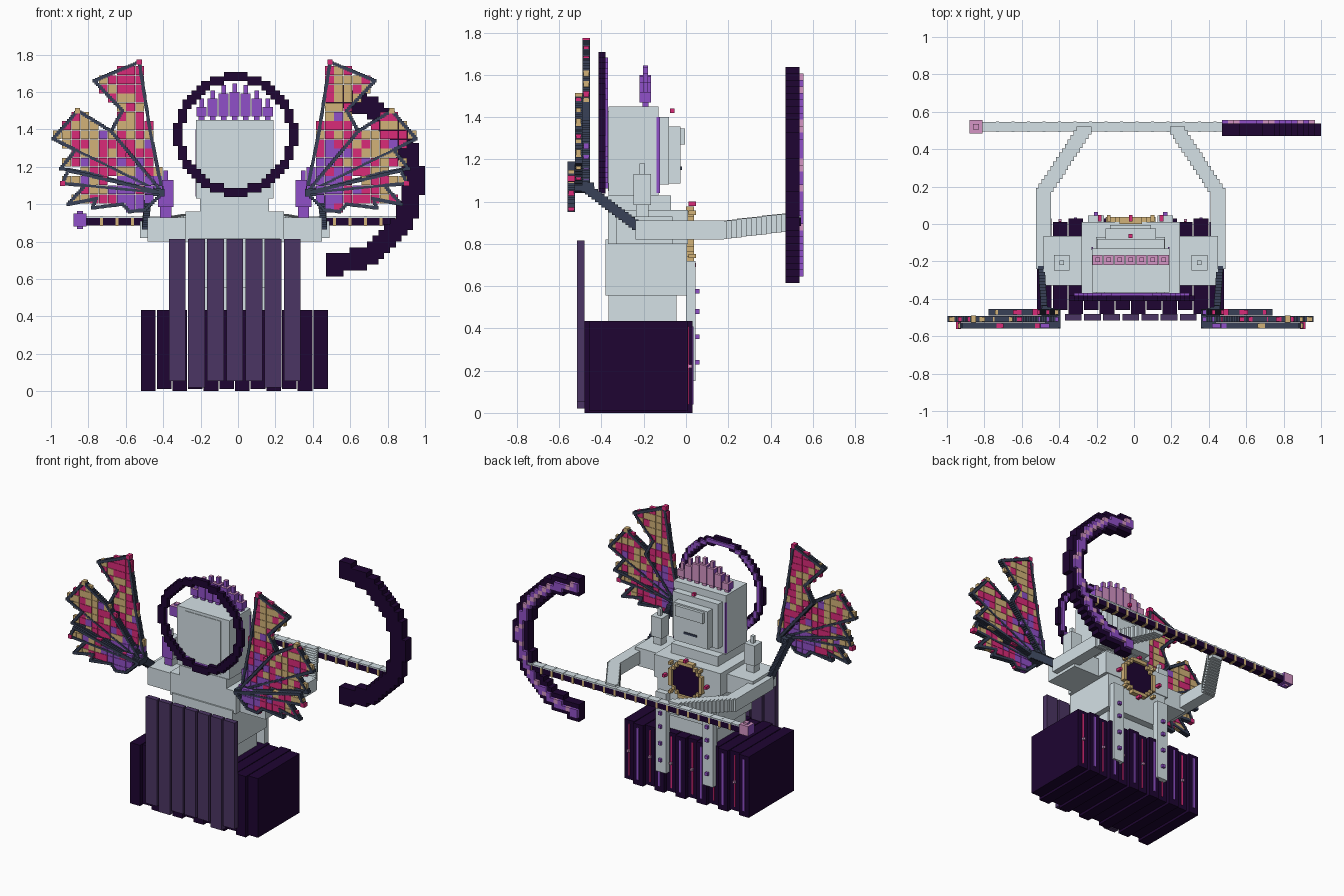
import bpy, bmesh, math, random
from mathutils import Vector

random.seed(4)
old = bpy.data.objects.get("Cube")
if old:
    bpy.data.objects.remove(old, do_unlink=True)

COLOURS = {
    "pale_grey": (0.66, 0.75, 0.79), "dark_violet": (0.013, 0.0015, 0.032),
    "dusty_violet": (0.07, 0.035, 0.125), "purple": (0.28, 0.08, 0.58),
    "magenta": (0.70, 0.024, 0.19), "tan": (0.65, 0.45, 0.19),
    "slate": (0.04, 0.053, 0.095), "pink": (0.66, 0.30, 0.56),
}
MATS = {}
for key, rgb in COLOURS.items():
    m = bpy.data.materials.new(key)
    m.use_nodes = True
    m.diffuse_color = (*rgb, 1)
    m.node_tree.nodes["Principled BSDF"].inputs["Base Color"].default_value = (*rgb, 1)
    MATS[key] = m
ORDER = list(COLOURS)
CX = -0.018  # middle of the body


class Part:
    """Collects blocks into one object."""
    def __init__(self, name):
        self.name, self.bm = name, bmesh.new()

    def box(self, c, size, mat, tint=None):
        """Block by centre and size; tint(normal) may recolour faces."""
        verts = bmesh.ops.create_cube(self.bm, size=1)["verts"]
        for v in verts:
            v.co = Vector([v.co[i] * size[i] + c[i] for i in range(3)])
        for f in {f for v in verts for f in v.link_faces}:
            f.normal_update()
            name = (tint(f.normal) if tint else None) or mat
            f.material_index = ORDER.index(name)

    def span(self, x, y, z, mat, tint=None):
        r = (x, y, z)
        self.box([(a + b) / 2 for a, b in r], [b - a for a, b in r], mat, tint)

    def chain(self, a, b, size, step, mat):
        """Row of blocks from a to b."""
        a, b = Vector(a), Vector(b)
        n = max(1, round((b - a).length / step))
        for i in range(n + 1):
            self.box(a.lerp(b, i / n), size, mat)

    def done(self):
        me = bpy.data.meshes.new(self.name)
        self.bm.to_mesh(me)
        self.bm.free()
        for key in ORDER:
            me.materials.append(MATS[key])
        ob = bpy.data.objects.new(self.name, me)
        bpy.context.collection.objects.link(ob)
        return ob


def back_pink(n):
    return "pink" if n.y > 0.5 or n.z > 0.5 else None


def front_purple(n):
    return "purple" if n.y < -0.5 else None


# Skirt of staggered panels with bright seams
skirt = Part("skirt")
for i in range(12):
    x, odd = CX - 0.5 + i * 0.0837, i % 2
    back = 0.03 - 0.02 * odd
    skirt.span((x, x + 0.078), (-0.48 + 0.02 * odd, back), (0.012 * odd, 0.435), "dark_violet")
    half = 0.005 if odd else 0.008
    skirt.span((x + 0.039 - half, x + 0.039 + half), (back - 0.002, back + 0.005),
               (0.04, 0.41), "magenta" if odd else "purple")
    if odd:
        skirt.box((x + 0.039, 0.02, 0.22), (0.016, 0.016, 0.016), "pink")
skirt.done()

# Long cape strips
cape = Part("cape")
for i in range(7):
    x = CX - 0.352 + i * 0.1025
    cape.span((x, x + 0.09), (-0.517, -0.48), (0.055 - 0.035 * (i in (1, 5)), 0.815), "dusty_violet")
cape.done()

# Waist, torso, chest and neck
body = Part("torso")
for half, y, z in [(0.2, (-0.366, -0.045), (0.43, 0.56)), (0.24, (-0.38, 0.005), (0.555, 0.82)),
                   (0.263, (-0.37, 0.01), (0.8, 0.96)), (0.185, (-0.37, -0.07), (0.96, 1.03))]:
    body.span((CX - half, CX + half), y, z, "pale_grey")
body.done()

# Head, face plates and brow
head = Part("head")
for half, y, z in [(0.207, (-0.366, -0.13), (1.03, 1.45)), (0.14, (-0.37, -0.36), (1.05, 1.43)),
                   (0.18, (-0.13, -0.08), (1.08, 1.4)), (0.135, (-0.08, -0.025), (1.085, 1.355)),
                   (0.11, (-0.03, -0.005), (1.27, 1.345))]:
    head.span((CX - half, CX + half), y, z, "pale_grey")
head.span((CX - 0.05, CX + 0.05), (-0.026, -0.02), (1.15, 1.165), "slate")
head.box((CX, -0.065, 1.43), (0.022, 0.022, 0.022), "magenta")
for s in (-1, 1):
    head.box((CX + s * 0.205, -0.132, 1.22), (0.008, 0.016, 0.36), "purple")
head.done()

# Crown spikes
crown = Part("crown")
for i in range(-3, 4):
    x, top = CX + i * 0.059, 1.645 - 0.009 * i * i
    crown.box((x, -0.192, 1.46), (0.03, 0.03, 0.05), "purple", back_pink)
    crown.span((x - 0.027, x + 0.027), (-0.219, -0.165), (1.47, top - 0.045), "purple", back_pink)
    crown.span((x - 0.012, x + 0.012), (-0.204, -0.18), (top - 0.045, top), "purple", back_pink)
crown.done()


def pixel_ring(part, cx, cz, r_in, r_out, cell, y, mat, keep=lambda x, z: True, pick=None):
    n = int(r_out / cell) + 1
    for i in range(-n, n + 1):
        for j in range(-n, n + 1):
            x, z = i * cell, j * cell
            if r_in <= math.hypot(x, z) <= r_out and keep(x, z):
                part.span((cx + x - cell / 2, cx + x + cell / 2), y,
                          (cz + z - cell / 2, cz + z + cell / 2), pick(i, j) if pick else mat)


# Halo behind the head
halo = Part("halo")
pixel_ring(halo, -0.012, 1.373, 0.278, 0.328, 0.0248, (-0.413, -0.382), "dark_violet")
pixel_ring(halo, -0.012, 1.373, 0.292, 0.318, 0.0248, (-0.384, -0.37), "purple")
halo.done()

# Chest emblem with gems
emblem = Part("chest_emblem")
pixel_ring(emblem, CX, 0.845, 0, 0.11, 0.024, (0, 0.02), "dark_violet")
pixel_ring(emblem, CX, 0.845, 0.11, 0.135, 0.024, (0, 0.038), "tan")
for i in range(8):
    a = i * math.pi / 4
    emblem.box((CX + 0.165 * math.cos(a), 0.03, 0.845 + 0.145 * math.sin(a)),
               (0.02, 0.035, 0.02), "tan" if i % 2 else "magenta")
emblem.done()

# Hanging sashes with studs
sash = Part("sashes")
for s in (-1, 1):
    x = CX + s * 0.185
    sash.span((x - 0.042, x + 0.042), (0.0, 0.046), (0.15, 0.72), "pale_grey")
    for z in (0.24, 0.36, 0.48, 0.575):
        sash.box((x, 0.052, z), (0.022, 0.022, 0.022), "purple")
sash.done()

# Arms, shoulders and shoulder spikes
for side, s in (("left", 1), ("right", -1)):
    arm = Part(side + "_arm")

    def across(a, b):
        return tuple(sorted((CX + s * a, CX + s * b)))
    arm.span(across(0.24, 0.467), (-0.33, -0.065), (0.8, 0.93), "pale_grey")
    arm.span(across(0.427, 0.507), (-0.24, 0.18), (0.82, 0.91), "pale_grey")
    arm.chain((CX + s * 0.467, 0.17, 0.865), (CX + s * 0.25, 0.5, 0.905),
              (0.08, 0.045, 0.085), 0.028, "pale_grey")
    arm.done()
    spike = Part(side + "_shoulder_spike")
    for half, z0, z1 in [(0.03, 0.92, 0.985), (0.042, 0.985, 1.13), (0.012, 1.13, 1.18)]:
        spike.span(across(0.368 - half, 0.368 + half), (-0.207 - half, -0.207 + half),
                   (z0, z1), "pale_grey", front_purple)
    spike.done()

# Staff with bands, pale upper strip and pommel
staff = Part("staff")
staff.span((-0.82, 0.92), (0.495, 0.545), (0.885, 0.925), "dark_violet")
staff.span((-0.82, 0.92), (0.495, 0.545), (0.925, 0.934), "pale_grey")
for i in range(20):
    x = -0.73 + i * 0.083
    staff.span((x - 0.008, x + 0.008), (0.492, 0.548), (0.882, 0.925), "tan")
    staff.span((x - 0.008, x + 0.008), (0.492, 0.548), (0.925, 0.936), "pale_grey")
staff.box((-0.845, 0.52, 0.915), (0.07, 0.07, 0.07), "purple", back_pink)
staff.box((-0.845, 0.52, 0.915), (0.03, 0.03, 0.095), "purple", back_pink)
staff.done()

# Crescent blade
blade = Part("crescent_blade")


def right_half(x, z):
    return x > -0.02


pixel_ring(blade, 0.487, 1.126, 0.392, 0.503, 0.031, (0.47, 0.537), "dark_violet", right_half)
pixel_ring(blade, 0.487, 1.126, 0.42, 0.467, 0.031, (0.537, 0.557), "purple", right_half,
           lambda i, j: "pink" if (i + j) % 4 == 0 else "purple")
blade.done()


def inside(p, poly):
    hit = False
    for (ax, az), (bx, bz) in zip(poly, poly[1:] + poly[:1]):
        if (az > p[1]) != (bz > p[1]) and p[0] < ax + (p[1] - az) * (bx - ax) / (bz - az):
            hit = not hit
    return hit


def mosaic(p):
    """Purple by the root, then magenta, tan outside, loosely mixed."""
    t = math.dist(p, ROOT) + random.gauss(0, 0.13)
    return "purple" if t < 0.24 else "magenta" if t < 0.42 else "tan" if t < 0.62 else "magenta"


# Mosaic wings: three layered feathers, given as outward distance and height
ROOT = (0.385, 1.06)
FEATHERS = [
    ("upper", -0.472, "magenta", 1, [(0.45, 1.38), (0.51, 1.76), (0.75, 1.66), (0.6, 1.5), (0.66, 1.39)]),
    ("middle", -0.508, "tan", 4, [(0.66, 1.39), (0.84, 1.5), (0.97, 1.35), (0.85, 1.29), (0.93, 1.19), (0.8, 1.17)]),
    ("lower", -0.543, "magenta", 3, [(0.89, 1.18), (0.92, 1.11), (0.8, 1.1), (0.89, 1.0), (0.74, 1.03),
                                     (0.76, 0.98), (0.6, 1.0), (0.56, 0.96), (0.48, 0.97)]),
]
for side, s in (("left", 1), ("right", -1)):
    for name, y, gem, rib, outline in FEATHERS:
        wing = Part(side + "_wing_" + name)
        poly = [ROOT] + outline
        cell = 0.049
        for i in range(22):
            for j in range(40):
                p = (0.36 + i * cell, 0.93 + j * cell)
                if inside(p, poly):
                    wing.box((CX + s * p[0], y, p[1]), (cell - 0.002, 0.024, cell - 0.002), mosaic(p))
        pts = [(CX + s * x, y, z) for x, z in poly]
        for a, b in zip(pts, pts[1:] + pts[:1]):
            wing.chain(a, b, (0.018, 0.034, 0.018), 0.014, "slate")
        # Rib through the feather and a gem on its tip
        wing.chain(pts[0], pts[rib], (0.014, 0.03, 0.014), 0.013, "slate")
        wing.box(pts[2], (0.028, 0.036, 0.028), gem)
        wing.done()
    strut = Part(side + "_wing_strut")
    strut.chain((CX + s * 0.477, -0.24, 0.89), (CX + s * 0.46, -0.48, 1.07),
                (0.035, 0.03, 0.05), 0.02, "slate")
    strut.chain((CX + s * 0.46, -0.48, 1.07), (CX + s * 0.39, -0.51, 1.06),
                (0.03, 0.09, 0.04), 0.02, "slate")
    strut.done()
